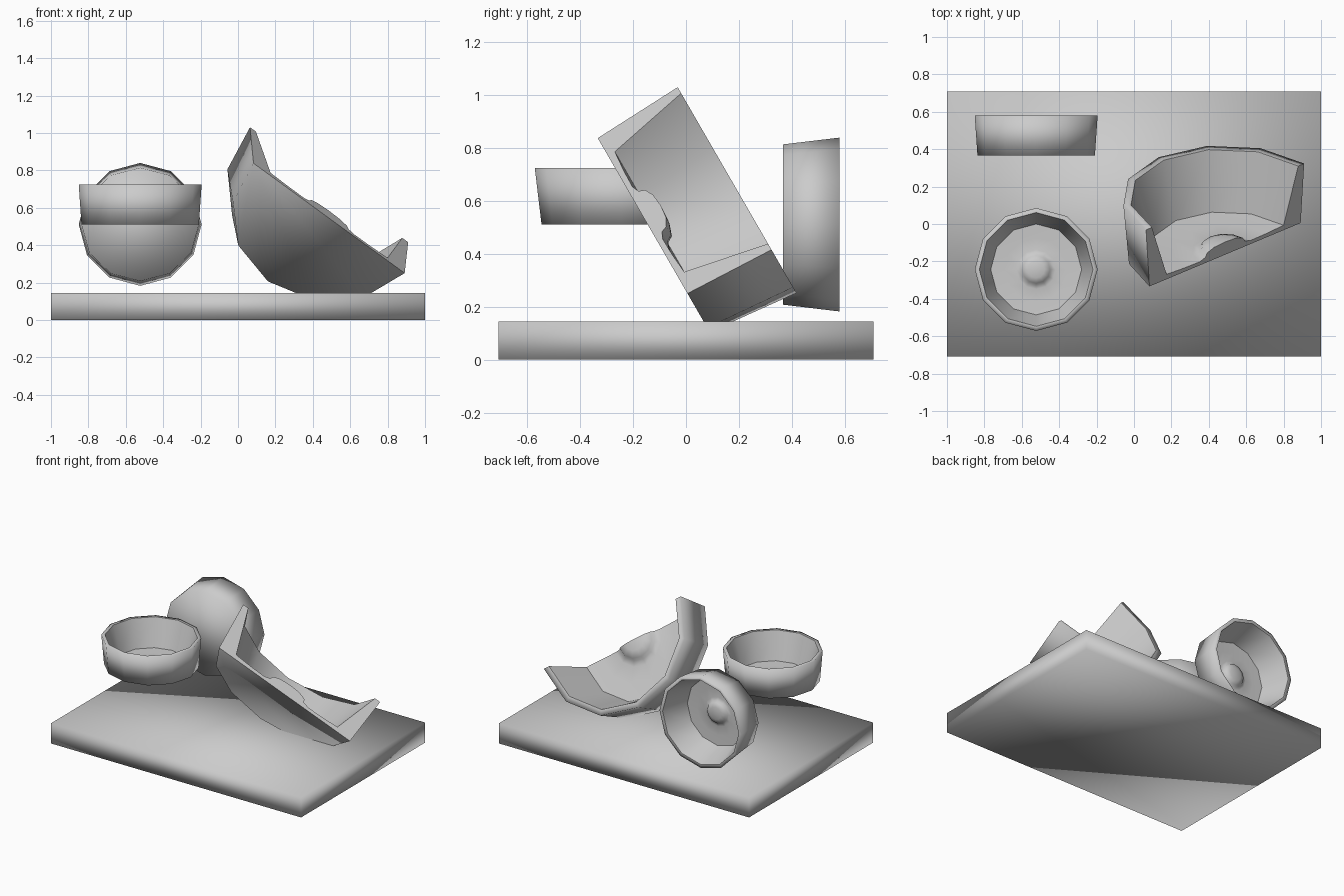
import bpy, bmesh, math
from mathutils import Matrix, Vector

if "Cube" in bpy.data.objects:
    bpy.data.objects.remove(bpy.data.objects["Cube"])

SIDES = 12
# Closed section (radius, height): base, outer wall, rim, inner wall, floor, centre button
PROFILE = [(0.314, 0.0), (0.3285, 0.213), (0.304, 0.213), (0.243, 0.018),
           (0.17, 0.014), (0.105, 0.013), (0.082, 0.02), (0.074, 0.034), (0.045, 0.044)]
CREASES = (2, 3)


def finish(bm, name, matrix=None):
    bmesh.ops.recalc_face_normals(bm, faces=bm.faces)
    for f in bm.faces:
        f.smooth = True
    mesh = bpy.data.meshes.new(name)
    bm.to_mesh(mesh)
    bm.free()
    obj = bpy.data.objects.new(name, mesh)
    bpy.context.collection.objects.link(obj)
    if matrix is not None:
        obj.matrix_world = matrix
    return obj


def dish(name, matrix, halved=False):
    bm = bmesh.new()
    rings = []
    for i, (r, z) in enumerate(PROFILE):
        sy = 0.965 if i == 0 else 1.0  # base is slightly oval
        rings.append([bm.verts.new((r * math.cos(2 * math.pi * k / SIDES),
                                    r * sy * math.sin(2 * math.pi * k / SIDES), z))
                      for k in range(SIDES)])
    for a, b in zip(rings, rings[1:]):
        for k in range(SIDES):
            n = (k + 1) % SIDES
            bm.faces.new((a[k], a[n], b[n], b[k]))
    bm.faces.new(rings[0][::-1])
    tip = bm.verts.new((0, 0, 0.047))
    for k in range(SIDES):
        bm.faces.new((rings[-1][k], rings[-1][(k + 1) % SIDES], tip))
    # crisp inner rim and floor edges
    for i in CREASES:
        for k in range(SIDES):
            bm.edges.get((rings[i][k], rings[i][(k + 1) % SIDES])).smooth = False
    if halved:
        cut = bmesh.ops.bisect_plane(bm, geom=bm.verts[:] + bm.edges[:] + bm.faces[:],
                                     dist=1e-5, plane_co=(0, 0, 0), plane_no=(0, -1, 0),
                                     clear_outer=True)
        edges = [e for e in bm.edges if e.is_boundary]
        bmesh.ops.contextual_create(bm, geom=edges)
        for e in edges:
            e.smooth = False
    return finish(bm, name, matrix)


# Slab base
bm = bmesh.new()
bmesh.ops.create_cube(bm, size=1,
                      matrix=Matrix.Translation((0, 0, 0.0725)) @ Matrix.Diagonal((2, 1.416, 0.145, 1)))
finish(bm, "base_slab")

# Upright dish, and one turned on edge facing the back
dish("upright_dish", Matrix.Translation((-0.523, -0.243, 0.511)))
dish("edge_dish", Matrix.Translation((-0.523, 0.367, 0.511)) @ Matrix.Rotation(-math.pi / 2, 4, 'X'))

# Larger half dish, leaning back and cut along its diameter
u = Vector((1, 0, 0))
v = Vector((0, -0.5, math.sqrt(3) / 2))
axis = Vector((0, math.sqrt(3) / 2, 0.5))
t = math.radians(-40)
x_dir = u * math.cos(t) + v * math.sin(t)
rot = Matrix((x_dir, axis.cross(x_dir), axis)).transposed().to_4x4()
dish("half_dish", Matrix.Translation((0.487, -0.164, 0.544)) @ rot @ Matrix.Scale(1.68, 4), True)
